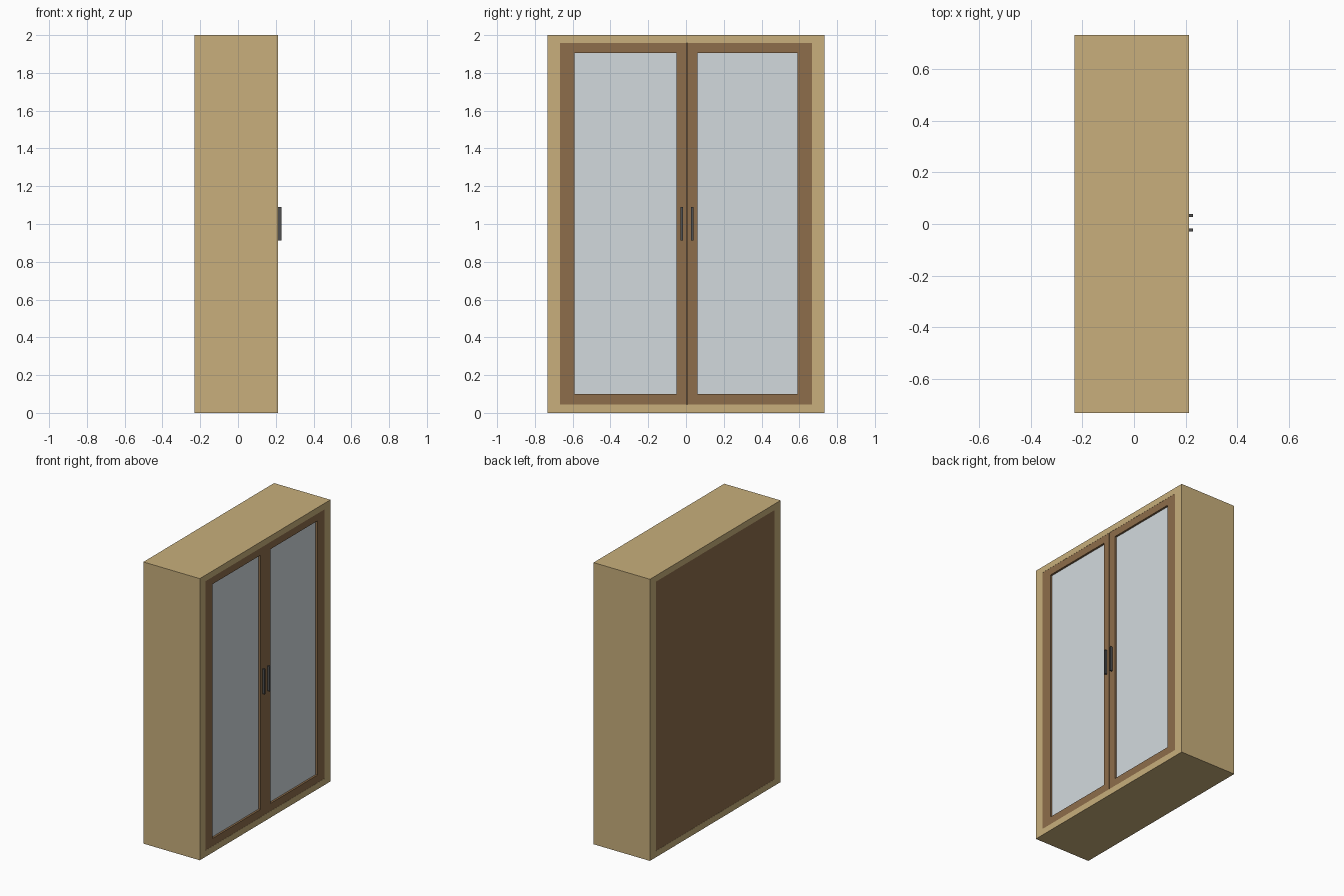
import bpy

if "Cube" in bpy.data.objects:
    bpy.data.objects.remove(bpy.data.objects["Cube"])

def material(name, color):
    m = bpy.data.materials.new(name)
    m.diffuse_color = (*color, 1)
    m.use_nodes = True
    m.node_tree.nodes["Principled BSDF"].inputs["Base Color"].default_value = m.diffuse_color
    return m

LIGHT = material("light_wood", (0.58, 0.43, 0.20))
DARK = material("dark_wood", (0.27, 0.155, 0.07))
GLASS = material("glass", (0.65, 0.70, 0.73))
METAL = material("dark_metal", (0.08, 0.08, 0.08))

def box(name, x, y, z, mat):
    """Box from (min, max) ranges on each axis."""
    bpy.ops.mesh.primitive_cube_add(size=1, location=[sum(r) / 2 for r in (x, y, z)])
    ob = bpy.context.object
    ob.name = name
    ob.scale = [r[1] - r[0] for r in (x, y, z)]
    bpy.ops.object.transform_apply(location=False, rotation=False, scale=True)
    ob.data.materials.append(mat)
    return ob

BACK, FRONT = -0.23, 0.213
W, WI = 0.733, 0.667          # outer and inner half width
ZB, ZT = 0.045, 1.957         # inner floor and ceiling
SEAM = 0.005                  # line where the doors meet

# Carcass: sides, top, bottom
for s, side in ((-1, "left"), (1, "right")):
    box(f"{side}_side", (BACK, FRONT), sorted((s * W, s * WI)), (0, 2), LIGHT)
box("bottom_board", (BACK, FRONT), (-WI, WI), (0, ZB), LIGHT)
box("top_board", (BACK, FRONT), (-WI, WI), (ZT, 2), LIGHT)

# Back panel
box("back_panel", (BACK + 0.001, BACK + 0.02), (-WI, WI), (ZB, ZT), DARK)

# Doors: frame of stiles and rails, recessed glass, handle
DX = (0.185, FRONT - 0.001)
GZ = (0.10, 1.905)
for s, side in ((-1, "left"), (1, "right")):
    inner, outer = SEAM + s * 0.002, s * WI
    g_in, g_out = SEAM + s * 0.055, s * 0.589
    box(f"{side}_door_outer_stile", DX, sorted((outer, g_out)), (ZB, ZT), DARK)
    box(f"{side}_door_inner_stile", DX, sorted((inner, g_in)), (ZB, ZT), DARK)
    gy = sorted((g_in, g_out))
    box(f"{side}_door_bottom_rail", DX, gy, (ZB, GZ[0]), DARK)
    box(f"{side}_door_top_rail", DX, gy, (GZ[1], ZT), DARK)
    box(f"{side}_door_glass", (0.192, 0.198), gy, GZ, GLASS)
    hy = SEAM + s * 0.028
    box(f"{side}_handle", (FRONT - 0.003, 0.229), (hy - 0.006, hy + 0.006), (0.913, 1.09), METAL)
